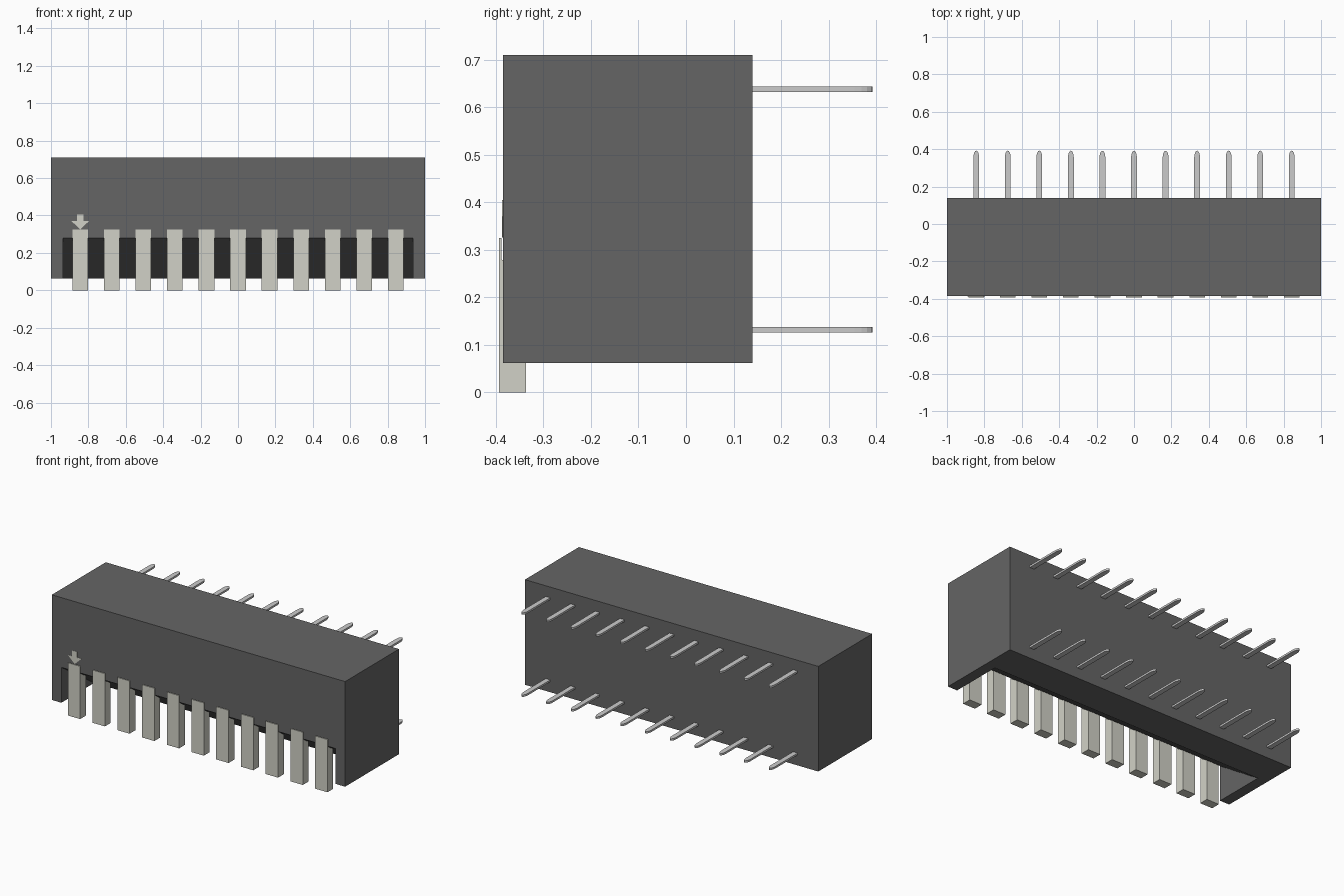
import bpy, bmesh, math
from mathutils import Vector

if "Cube" in bpy.data.objects:
    bpy.data.objects.remove(bpy.data.objects["Cube"])


def material(name, rgb):
    m = bpy.data.materials.new(name)
    m.diffuse_color = (*rgb, 1)
    m.use_nodes = True
    m.node_tree.nodes["Principled BSDF"].inputs["Base Color"].default_value = m.diffuse_color
    return m


BODY = material("dark_plastic", (0.13, 0.13, 0.13))
LEVER = material("ivory_plastic", (0.64, 0.64, 0.57))
METAL = material("pin_metal", (0.6, 0.6, 0.58))


def prism(name, profile, offset, mat):
    """Extrude a planar outline of 3D points along an offset."""
    bm = bmesh.new()
    face = bm.faces.new([bm.verts.new(p) for p in profile])
    ext = bmesh.ops.extrude_face_region(bm, geom=[face])
    verts = [v for v in ext["geom"] if isinstance(v, bmesh.types.BMVert)]
    bmesh.ops.translate(bm, verts=verts, vec=Vector(offset))
    bmesh.ops.recalc_face_normals(bm, faces=bm.faces)
    me = bpy.data.meshes.new(name)
    bm.to_mesh(me)
    bm.free()
    me.materials.append(mat)
    ob = bpy.data.objects.new(name, me)
    bpy.context.collection.objects.link(ob)
    return ob


def side_prism(name, yz, x0, x1, mat):
    return prism(name, [(x0, y, z) for y, z in yz], (x1 - x0, 0, 0), mat)


# Housing with a sloped recess along the lower front edge
body = side_prism("housing", [(-0.385, 0.062), (0.14, 0.062), (0.14, 0.71), (-0.385, 0.71)],
                  -1, 1, BODY)
cutter = side_prism("recess_cutter", [(-0.485, 0.348), (-0.485, -0.006), (0.035, -0.006)],
                    -0.935, 0.935, BODY)
cutter.hide_render = True
mod = body.modifiers.new("recess", 'BOOLEAN')
mod.operation = 'DIFFERENCE'
mod.solver = 'EXACT'
mod.object = cutter
bpy.context.view_layer.objects.active = body
bpy.ops.object.modifier_apply(modifier="recess")
bpy.data.objects.remove(cutter)

COUNT, PITCH = 11, 0.1687
xs = [(i - (COUNT - 1) / 2) * PITCH for i in range(COUNT)]

# Switch levers, each with a thin lip in front of the housing
lever_profile = [(-0.393, 0), (-0.337, 0), (-0.337, 0.246), (-0.388, 0.28),
                 (-0.388, 0.325), (-0.393, 0.325)]
for i, x in enumerate(xs):
    side_prism(f"lever_{i + 1}", lever_profile, x - 0.042, x + 0.042, LEVER)

# Flat pins with rounded tips, in two rows
for row, z in (("lower", 0.132), ("upper", 0.638)):
    for i, x in enumerate(xs):
        w = 0.0155
        tip = [(x + w * math.cos(a), 0.355 + 0.037 * math.sin(a), z - 0.006)
               for a in (math.pi * k / 8 for k in range(9))]
        outline = [(x - w, 0.14, z - 0.006), (x + w, 0.14, z - 0.006)] + tip
        prism(f"{row}_pin_{i + 1}", outline, (0, 0, 0.012), METAL)

# Arrow mark above the first lever
arrow = [(0, 0.326), (0.047, 0.37), (0.018, 0.37), (0.018, 0.405),
         (-0.018, 0.405), (-0.018, 0.37), (-0.047, 0.37)]
prism("arrow_mark", [(xs[0] + x, -0.387, z) for x, z in arrow], (0, 0.003, 0), LEVER)
